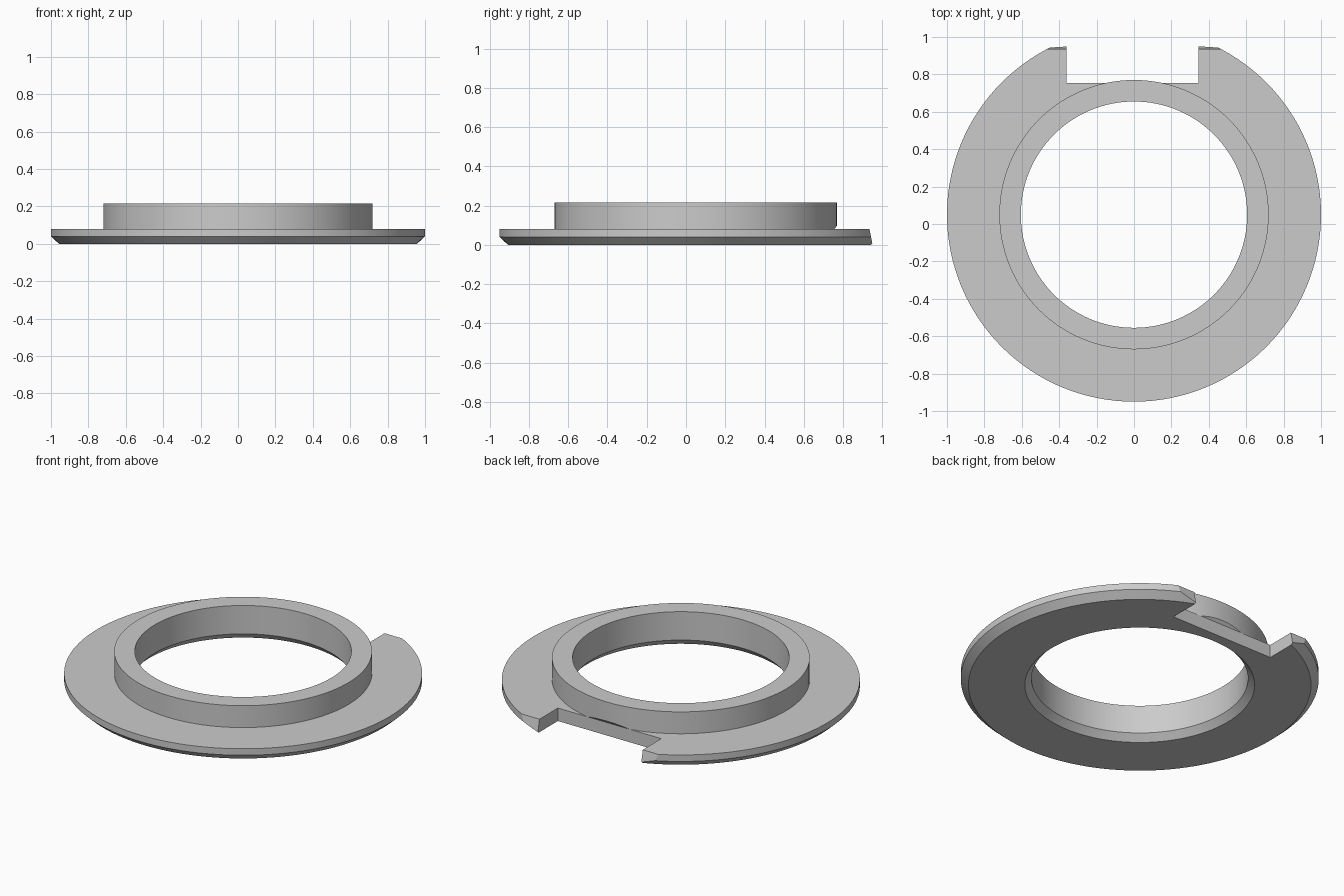
import bpy, bmesh, math
from mathutils import Vector

cube = bpy.data.objects.get("Cube")
if cube:
    bpy.data.objects.remove(cube, do_unlink=True)

CENTRE_Y = 0.05
SEGMENTS = 128

grey = bpy.data.materials.new("plain_grey")
grey.use_nodes = True
colour = (0.6, 0.6, 0.6, 1)
grey.diffuse_color = colour
grey.node_tree.nodes["Principled BSDF"].inputs["Base Color"].default_value = colour


def make_object(name, bm):
    bmesh.ops.recalc_face_normals(bm, faces=bm.faces)
    mesh = bpy.data.meshes.new(name)
    bm.to_mesh(mesh)
    bm.free()
    mesh.materials.append(grey)
    obj = bpy.data.objects.new(name, mesh)
    bpy.context.collection.objects.link(obj)
    return obj


def prism(name, profile, x0, x1):
    """Extrude a (y, z) profile along x."""
    bm = bmesh.new()
    face = bm.faces.new([bm.verts.new((x0, y, z)) for y, z in profile])
    ext = bmesh.ops.extrude_face_region(bm, geom=[face])["geom"]
    verts = [v for v in ext if isinstance(v, bmesh.types.BMVert)]
    bmesh.ops.translate(bm, verts=verts, vec=(x1 - x0, 0, 0))
    obj = make_object(name, bm)
    obj.hide_render = True
    return obj


# Flanged ring: (radius, z) section turned around the vertical axis
section = [(0.642, 0), (0.957, 0), (1, 0.04), (1, 0.08),
           (0.72, 0.08), (0.72, 0.215), (0.605, 0.215), (0.605, 0.04)]
bm = bmesh.new()
rings = []
for i in range(SEGMENTS):
    a = 2 * math.pi * i / SEGMENTS
    rings.append([bm.verts.new((r * math.cos(a), CENTRE_Y + r * math.sin(a), z))
                  for r, z in section])
n = len(section)
for i in range(SEGMENTS):
    here, there = rings[i], rings[(i + 1) % SEGMENTS]
    for j in range(n):
        k = (j + 1) % n
        bm.faces.new((here[j], there[j], there[k], here[k]))
ring = make_object("flanged_ring", bm)

# Rear notch with a sloped undercut below the collar, and the slanted rear trim
cutters = [
    prism("notch_cutter", [(0.755, -0.1), (0.755, 0.08), (0.772, 0.1),
                           (1.3, 0.1), (1.3, -0.1)], -0.36, 0.345),
    prism("rear_trim_cutter", [(0.971, -0.1), (0.931, 0.1),
                               (1.3, 0.1), (1.3, -0.1)], -0.8, 0.8),
]
bpy.context.view_layer.objects.active = ring
ring.select_set(True)
for cutter in cutters:
    cutter.select_set(False)
    mod = ring.modifiers.new(cutter.name, 'BOOLEAN')
    mod.operation = 'DIFFERENCE'
    mod.solver = 'EXACT'
    mod.object = cutter
    bpy.ops.object.modifier_apply(modifier=mod.name)
    bpy.data.objects.remove(cutter, do_unlink=True)

bpy.ops.object.shade_smooth_by_angle(angle=math.radians(25))
